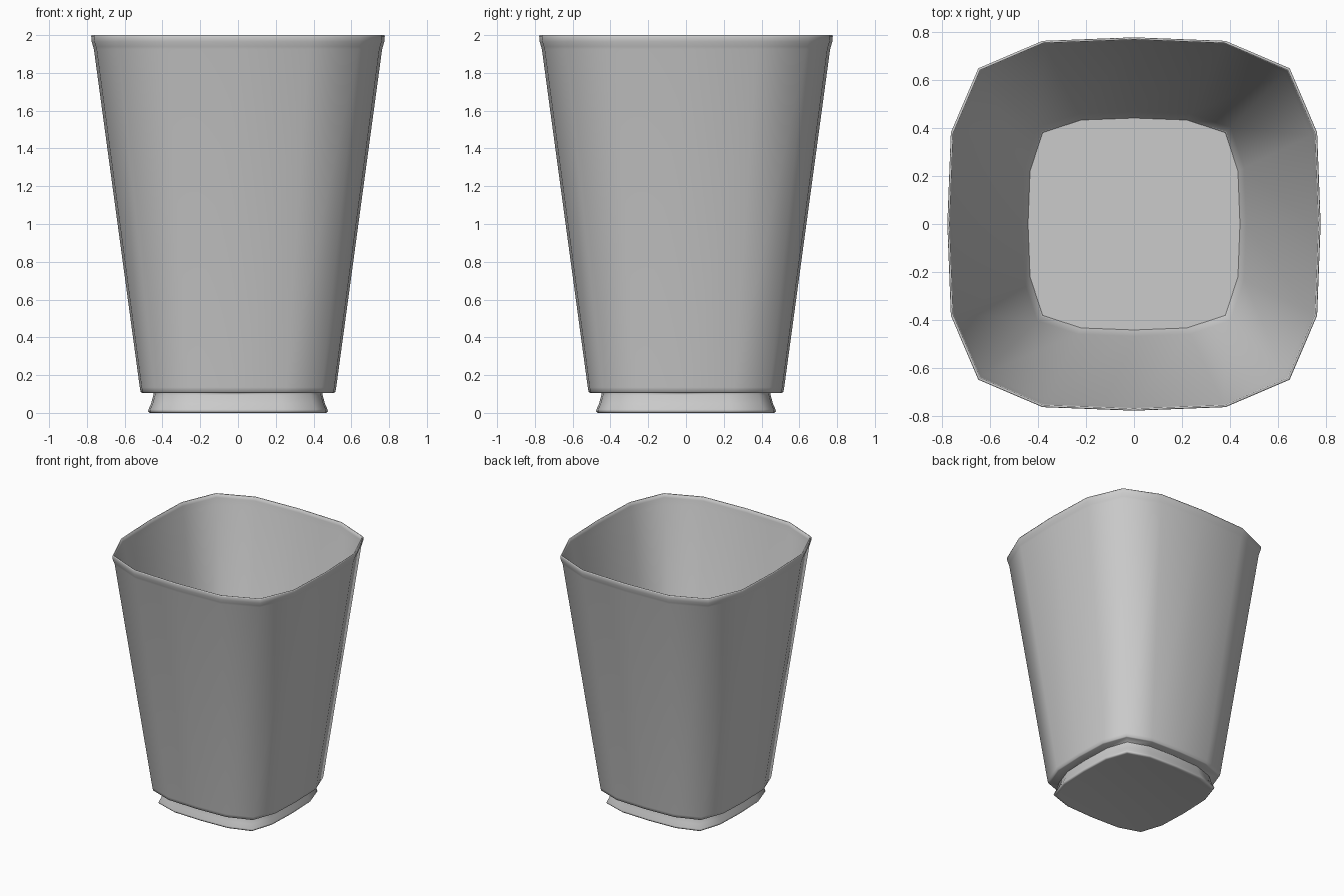
import bpy
import bmesh

if "Cube" in bpy.data.objects:
    bpy.data.objects.remove(bpy.data.objects["Cube"])


def ring_points(r, z, mid, corner):
    """16-sided rounded square: side middle, side end and corner, repeated."""
    quarter = [(r, 0), (r * 0.981, r * mid), (r * corner, r * corner), (r * mid, r * 0.981)]
    pts = []
    for _ in range(4):
        pts += [(x, y, z) for x, y in quarter]
        quarter = [(-y, x) for x, y in quarter]
    return pts


def loft(name, profile):
    """Skin rounded-square rings from the base, up the outside, down the inside."""
    bm = bmesh.new()
    rings = [[bm.verts.new(p) for p in ring_points(*row)] for row in profile]
    for low, high in zip(rings, rings[1:]):
        for i in range(16):
            j = (i + 1) % 16
            bm.faces.new((low[i], low[j], high[j], high[i])).smooth = True
    # Base underside blends into the foot; inner floor has a crisp edge
    bm.faces.new(rings[0][::-1]).smooth = True
    floor = bm.faces.new(rings[-1])
    for e in floor.edges:
        e.smooth = False
    mesh = bpy.data.meshes.new(name)
    bm.to_mesh(mesh)
    bm.free()
    obj = bpy.data.objects.new(name, mesh)
    bpy.context.collection.objects.link(obj)
    return obj


FOOT, BASE, TOP = (0.50, 0.862), (0.49, 0.850), (0.49, 0.834)
loft("cup", [(r, z, *shape) for shape, rows in [
    # Flared foot
    (FOOT, [(0.455, 0.002), (0.468, 0.000), (0.476, 0.008), (0.474, 0.018),
            (0.460, 0.050), (0.448, 0.095), (0.446, 0.106)]),
    # Undercut and tapered outer wall
    (BASE, [(0.450, 0.107), (0.508, 0.106), (0.516, 0.111), (0.520, 0.135)]),
    # Upright rim, with a thin rounded lip
    (TOP, [(0.763, 1.925), (0.767, 1.940), (0.775, 1.965), (0.777, 1.992),
           (0.774, 2.000), (0.768, 1.998), (0.765, 1.970), (0.752, 1.925)]),
    # Inner wall down to the floor
    (FOOT, [(0.467, 0.150), (0.447, 0.110), (0.441, 0.100)]),
] for r, z in rows])
